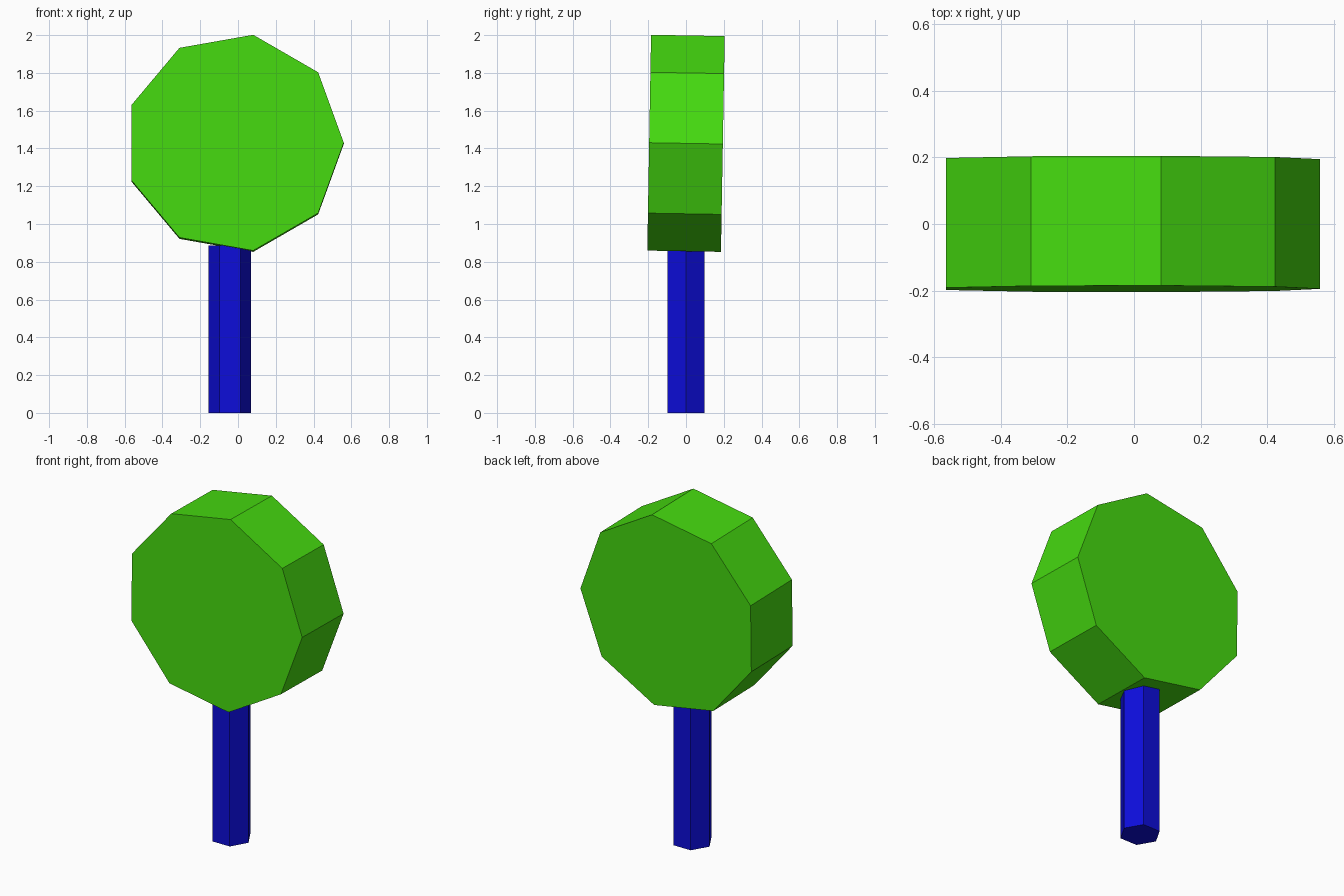
import bpy
from math import radians

if "Cube" in bpy.data.objects:
    bpy.data.objects.remove(bpy.data.objects["Cube"])


def material(name, color):
    mat = bpy.data.materials.new(name)
    mat.diffuse_color = color
    mat.use_nodes = True
    mat.node_tree.nodes["Principled BSDF"].inputs["Base Color"].default_value = mat.diffuse_color
    return mat


def prism(name, sides, radius, depth, location, rotation, mat):
    bpy.ops.mesh.primitive_cylinder_add(vertices=sides, radius=radius, depth=depth,
                                        location=location)
    obj = bpy.context.object
    obj.name = name
    # Spin so the first corner points along +x, then apply
    obj.rotation_euler = (0, 0, radians(-90))
    bpy.ops.object.transform_apply(location=False, rotation=True, scale=False)
    obj.rotation_euler = rotation
    obj.data.materials.append(mat)
    return obj


green = material("leaf_green", (0.06, 0.7, 0.005, 1))
blue = material("trunk_blue", (0.004, 0.004, 0.7, 1))

# Nine-sided disc facing the front, leaning back by one degree
prism("crown", 9, 0.58, 0.39, (-0.02, 0, 1.427), (radians(89), 0, 0), green)

# Six-sided upright post
prism("trunk", 6, 0.112, 0.885, (-0.043, 0, 0.4425), (0, 0, 0), blue)
